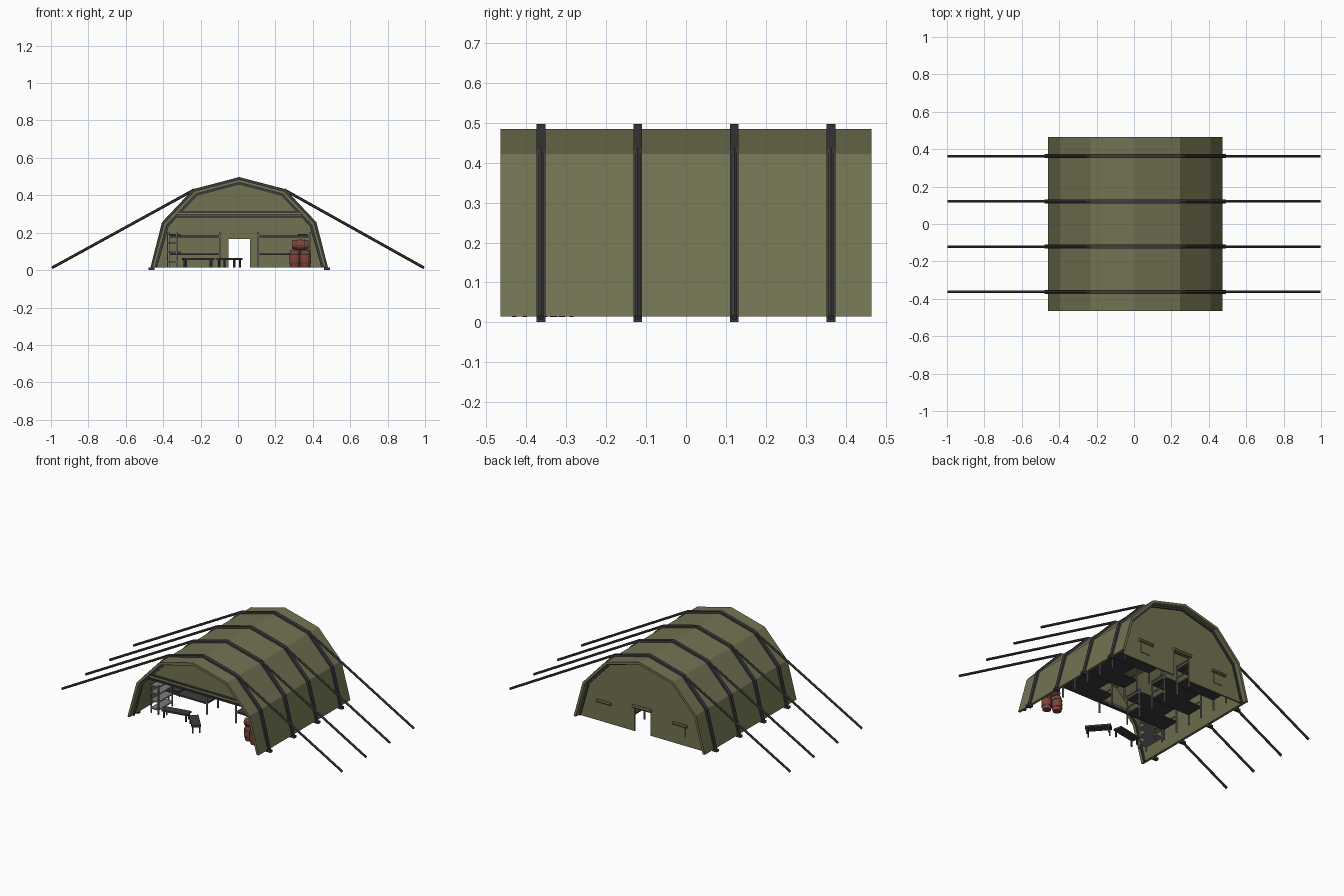
import bpy, bmesh, math
from mathutils import Vector, Matrix

if "Cube" in bpy.data.objects:
    bpy.data.objects.remove(bpy.data.objects["Cube"])

CX = 0.0065  # tent centre in x


def material(name, rgb):
    m = bpy.data.materials.new(name)
    m.diffuse_color = (*rgb, 1)
    m.use_nodes = True
    m.node_tree.nodes["Principled BSDF"].inputs["Base Color"].default_value = m.diffuse_color
    return m


CANVAS = material("canvas_olive", (0.17, 0.17, 0.085))
DARK = material("dark_frame", (0.045, 0.045, 0.048))
STEEL = material("bunk_grey", (0.2, 0.2, 0.2))
RED = material("barrel_red", (0.22, 0.055, 0.04))


def finish(name, bm, mat):
    bmesh.ops.recalc_face_normals(bm, faces=bm.faces)
    me = bpy.data.meshes.new(name)
    bm.to_mesh(me)
    bm.free()
    me.materials.append(mat)
    ob = bpy.data.objects.new(name, me)
    bpy.context.collection.objects.link(ob)
    return ob


def prism(name, pts, y0, y1, mat):
    """Extrude an xz outline along y."""
    bm = bmesh.new()
    f = bm.faces.new([bm.verts.new((x + CX, y0, z)) for x, z in pts])
    ext = bmesh.ops.extrude_face_region(bm, geom=[f])
    verts = [v for v in ext["geom"] if isinstance(v, bmesh.types.BMVert)]
    bmesh.ops.translate(bm, verts=verts, vec=(0, y1 - y0, 0))
    return finish(name, bm, mat)


def boxes(name, items, mat, matrix=Matrix()):
    """Several boxes (centre, size) in one object."""
    bm = bmesh.new()
    for c, s in items:
        bmesh.ops.create_cube(bm, size=1, matrix=matrix @ Matrix.Translation(c) @ Matrix.Diagonal((*s, 1)))
    return finish(name, bm, mat)


def rod(name, a, b, r, mat, sides=8):
    a, b = Vector(a), Vector(b)
    d = b - a
    mtx = Matrix.Translation((a + b) / 2) @ d.to_track_quat('Z', 'Y').to_matrix().to_4x4()
    bm = bmesh.new()
    bmesh.ops.create_cone(bm, cap_ends=True, segments=sides, radius1=r, radius2=r, depth=d.length, matrix=mtx)
    return finish(name, bm, mat)


# Arch outline, right half from base to ridge
HALF = [(0.466, 0.015), (0.402, 0.25), (0.24, 0.422), (0.0, 0.485)]


def arch(offset, base):
    """Mitred offset of the outline, as a full arch from right to left."""
    full = HALF + [(-x, z) for x, z in HALF[-2::-1]]
    p = [Vector(q) for q in full]
    ns = [Vector((b - a).yx).normalized() for a, b in zip(p, p[1:])]
    ns = [Vector((n.x, -n.y)) for n in ns]
    out = []
    for i, q in enumerate(p):
        n0, n1 = ns[max(i - 1, 0)], ns[min(i, len(ns) - 1)]
        m = (n0 + n1).normalized()
        out.append(q + m * (offset / m.dot(n0)))
    out[0].y = out[-1].y = base
    return [tuple(q) for q in out]


def band(name, o, i, base, y0, y1, mat):
    return prism(name, arch(o, base) + arch(i, base)[::-1], y0, y1, mat)


# Canvas shell
band("canvas_shell", 0, -0.016, 0.015, -0.465, 0.465, CANVAS)

# Outer ribs and their guy lines
for y in (-0.363, -0.121, 0.121, 0.363):
    band("outer_rib", 0.012, -0.001, 0.002, y - 0.011, y + 0.011, DARK)
    for s in (-1, 1):
        rod("guy_line", (s * 0.995, y, 0.012), (CX + s * 0.24, y, 0.43), 0.0075, DARK, 6)
        boxes("rib_foot", [((CX + s * 0.469, y, 0.008), (0.034, 0.022, 0.014))], DARK)

# Back wall with door notch
door = [(-0.057, 0.015), (-0.057, 0.165), (0.057, 0.165), (0.057, 0.015)]
prism("back_wall", arch(-0.015, 0.015) + door, 0.42, 0.43, CANVAS)

# Front gable with rolled flap beneath it
inner = arch(-0.015, 0.015)
prism("front_gable", [(0.342, 0.29)] + inner[2:5] + [(-0.342, 0.29)], -0.43, -0.42, CANVAS)
rod("rolled_front_flap", (CX - 0.33, -0.43, 0.297), (CX + 0.33, -0.43, 0.297), 0.012, CANVAS)
boxes("front_flap_bars", [((CX, -0.432, z), (0.67, 0.022, 0.009)) for z in (0.285, 0.31)], DARK)

# Inner edge frames at both ends
for y in (-0.436, 0.43):
    band("end_frame", -0.016, -0.028, 0.015, y, y + 0.008, DARK)

# Windows and rolled covers in the back wall
for x in (-0.27, 0.27):
    boxes("back_window", [((CX + x, 0.43, 0.105), (0.065, 0.008, 0.065))], CANVAS)
    rod("window_roll", (CX + x - 0.05, 0.438, 0.145), (CX + x + 0.05, 0.438, 0.145), 0.01, CANVAS)
rod("door_roll", (CX - 0.065, 0.438, 0.177), (CX + 0.065, 0.438, 0.177), 0.011, CANVAS)

# Bunk beds, three rows on each side
for side in (-1, 1):
    for y in (-0.12, 0.1, 0.32):
        xc, parts, decks = CX + side * 0.24, [], []
        for dx in (-0.137, 0.137):
            for dy in (-0.055, 0.055):
                parts.append(((xc + dx, y + dy, 0.11), (0.008, 0.008, 0.19)))
            for z in (0.125, 0.2):
                parts.append(((xc + dx, y, z), (0.006, 0.11, 0.006)))
        for z in (0.085, 0.18):
            decks.append(((xc, y, z), (0.274, 0.115, 0.009)))
            decks.append(((xc + side * 0.1, y, z + 0.009), (0.05, 0.08, 0.01)))
        boxes("bunk_frame", parts, STEEL)
        boxes("bunk_decks", decks, DARK)

# Shelf by the left wall
sx, sy = -0.352, -0.27
boxes("shelf_posts", [((sx + a, sy + b, 0.108), (0.007, 0.007, 0.186))
                      for a in (-0.025, 0.025) for b in (-0.07, 0.07)], STEEL)
boxes("shelf_boards", [((sx, sy, z), (0.057, 0.147, 0.007)) for z in (0.045, 0.095, 0.145, 0.19)], STEEL)

# Two low benches
for x, y, ang, length in ((-0.213, -0.32, 11, 0.165), (-0.046, -0.37, -49, 0.15)):
    m = Matrix.Translation((x, y, 0)) @ Matrix.Rotation(math.radians(ang), 4, 'Z')
    boxes("bench", [((0, 0, 0.06), (length, 0.055, 0.011))] +
          [((a * (length / 2 - 0.012), b * 0.02, 0.035), (0.008, 0.008, 0.042))
           for a in (-1, 1) for b in (-1, 1)], DARK, m)


# Barrels: a bulged body with hoops
def barrel(a, b, r):
    a, b = Vector(a), Vector(b)
    d = b - a
    mtx = Matrix.Translation(a) @ d.to_track_quat('Z', 'Y').to_matrix().to_4x4()
    bm = bmesh.new()
    rings = []
    for t, k in ((0, 0.8), (0.25, 0.95), (0.5, 1), (0.75, 0.95), (1, 0.8)):
        rings.append([bm.verts.new(mtx @ Vector((r * k * math.cos(i * math.tau / 12),
                      r * k * math.sin(i * math.tau / 12), t * d.length))) for i in range(12)])
    for lo, hi in zip(rings, rings[1:]):
        for i in range(12):
            bm.faces.new((lo[i], lo[i - 1], hi[i - 1], hi[i]))
    bm.faces.new(rings[0])
    bm.faces.new(rings[-1])
    finish("barrel", bm, RED)
    for t in (0.25, 0.75):
        rod("barrel_hoop", a + d * (t - 0.03), a + d * (t + 0.03), r * 0.99, DARK, 12)


barrel((0.305, -0.32, 0.015), (0.305, -0.32, 0.108), 0.031)
barrel((0.36, -0.345, 0.015), (0.36, -0.345, 0.108), 0.031)
barrel((0.288, -0.332, 0.135), (0.378, -0.332, 0.135), 0.028)
